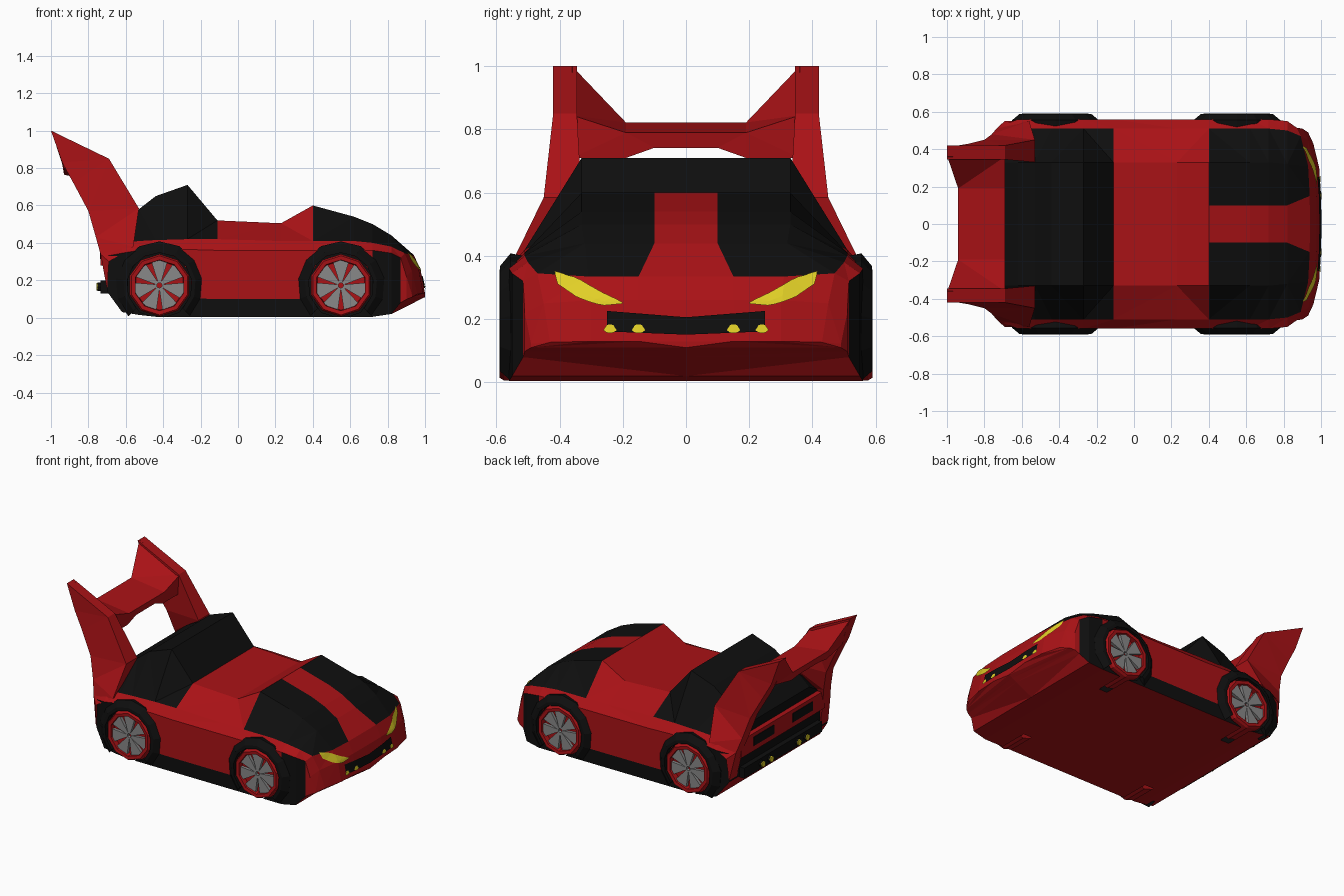
import bpy, bmesh, math
from mathutils import Vector
from mathutils.bvhtree import BVHTree

if "Cube" in bpy.data.objects:
    bpy.data.objects.remove(bpy.data.objects["Cube"])


def material(name, rgb):
    m = bpy.data.materials.new(name)
    m.diffuse_color = (*rgb, 1)
    m.use_nodes = True
    m.node_tree.nodes["Principled BSDF"].inputs["Base Color"].default_value = m.diffuse_color
    return m


RED = material("red paint", (0.40, 0.006, 0.008))
BLACK = material("black panel", (0.0045, 0.0045, 0.0045))
YELLOW = material("yellow lamp", (0.76, 0.63, 0.02))
GREY = material("grey metal", (0.25, 0.25, 0.25))


def make(name, verts, faces, mats, index=None, solid=True):
    me = bpy.data.meshes.new(name)
    me.from_pydata([tuple(v) for v in verts], [], faces)
    for m in mats:
        me.materials.append(m)
    if index:
        for p, i in zip(me.polygons, index):
            p.material_index = i
    bm = bmesh.new()
    bm.from_mesh(me)
    if solid:
        bmesh.ops.recalc_face_normals(bm, faces=bm.faces)
    bmesh.ops.triangulate(bm, faces=[f for f in bm.faces if len(f.verts) > 3])
    bm.to_mesh(me)
    bm.free()
    ob = bpy.data.objects.new(name, me)
    bpy.context.collection.objects.link(ob)
    return ob


def loft(name, rings, mats, rule=None):
    """Skin closed rings of equal length and cap both ends."""
    n = len(rings[0])
    verts = [p for r in rings for p in r]
    faces, idx = [], []
    for i in range(len(rings) - 1):
        for k in range(n):
            l = (k + 1) % n
            faces.append((i * n + k, i * n + l, (i + 1) * n + l, (i + 1) * n + k))
            idx.append(rule(i, k) if rule else 0)
    last = (len(rings) - 1) * n
    faces += [tuple(range(n)), tuple(range(last, last + n))]
    idx += [rule(-1, 0), rule(-2, 0)] if rule else [0, 0]
    return make(name, verts, faces, mats, idx)


def box(name, x, y, z, mat):
    return loft(name, [[(a, y[0], z[0]), (a, y[1], z[0]), (a, y[1], z[1]), (a, y[0], z[1])]
                       for a in x], [mat])


def circle(cx, cz, r, y, n=10):
    return [(cx + r * math.cos((k + .5) * math.tau / n), y,
             cz + r * math.sin((k + .5) * math.tau / n)) for k in range(n)]


# Body: stations of x, top z, top half width, shoulder y z, belt y z, floor z, nose curve
stations = [
    (-.70, .46, .33, .47, .38, .53, .33, .14, 0),
    (-.62, .53, .33, .51, .40, .56, .345, .03, 0),
    (-.53, .58, .33, .51, .41, .56, .36, .015, 0),
    (-.44, .65, .33, .51, .415, .56, .365, .005, 0),
    (-.27, .71, .33, .51, .42, .56, .365, .005, 0),
    (-.11, .52, .33, .51, .42, .56, .36, .005, 0),
    (.23, .505, .33, .51, .41, .56, .36, .005, 0),
    (.40, .60, .33, .51, .41, .56, .36, .005, 0),
    (.62, .54, .33, .51, .41, .56, .36, .005, 0),
    (.72, .50, .33, .51, .40, .56, .36, .005, 0),
    (.82, .44, .32, .50, .38, .55, .345, .02, 0),
    (.94, .335, .31, .47, .345, .515, .32, .08, 1.0),
    (.975, .26, .30, .45, .25, .51, .22, .098, 1.1),
    (1.0, .13, .30, .43, .127, .49, .122, .11, 1.2),
]
rings = []
for x, zt, yt, ys, zs, yb, zb, z0, c in stations:
    stripe = .10 if x < .9 else .15
    half = [(0, zt), (stripe, zt), (yt, zt), (ys, zs), (yb, zb),
            (yb, z0 + .27 * (zb - z0)), (yb, z0), (0, z0)]
    full = half + [(-y, z) for y, z in half[6:0:-1]]
    rings.append([(x - c * y ** 4, y, z) for y, z in full])


def body_colour(i, k):
    if i < 0:
        return 1 if i == -1 else 0
    j = k if k < 7 else 13 - k
    rear, hood = i < 5, 7 <= i < 11
    if j == 0:
        return int(rear)
    if j in (1, 2):
        return int(rear or hood)
    if j == 4:
        return int(i < 2 or i in (9, 10))
    return int(j == 5 and i < 11)


body = loft("body", rings, [RED, BLACK], body_colour)
bm = bmesh.new()
bm.from_mesh(body.data)
surface = BVHTree.FromBMesh(bm)
bm.free()

# Wheels, arches and wheel wells
R, CZ = .167, .173
for end, cx in (("rear", -.42), ("front", .55)):
    for side, s in (("left", 1), ("right", -1)):
        tag = f"{end}_{side}"
        well = loft("well_cutter_" + tag, [circle(cx, CZ, .178, s * .36), circle(cx, CZ, .178, s * .8)],
                    [RED, BLACK], lambda i, k: 1)
        well.hide_render = True
        well.hide_viewport = True
        well.display_type = 'WIRE'
        cut = body.modifiers.new("well", 'BOOLEAN')
        cut.object, cut.operation, cut.solver = well, 'DIFFERENCE', 'EXACT'

        # flared arch lip, open at the ground
        arch = []
        for k in range(11):
            a = math.radians(-45 + 27 * k)
            arch.append([(cx + r * math.cos(a), s * y, max(.005, CZ + r * math.sin(a)))
                         for r, y in ((.174, .50), (.174, .59), (.195, .588), (.235, .555), (.225, .50))])
        loft("arch_" + tag, arch, [BLACK])

        # tyre with a recessed face, then seven wedge spokes
        loft("wheel_" + tag, [circle(cx, CZ, r, s * y) for r, y in
                              ((R, .40), (R, .575), (.158, .59), (.136, .588), (.132, .555))], [RED])
        for n in range(7):
            a = math.tau * n / 7 + math.pi / 2
            wedge = [(.015, -.5), (.132, -.33), (.136, 0), (.132, .33), (.015, .5)]
            loft(f"spoke_{tag}_{n}", [[(cx + r * math.cos(a + t), s * y, CZ + r * math.sin(a + t))
                                       for r, t in wedge] for y in (.553, .575)], [GREY])

# Rear fins: x, z, outer y, inner y
fin = [(-1, 1, .42, .345), (-.69, .85, .42, .345), (-.53, .585, .45, .33), (-.56, .38, .55, .45),
       (-.69, .30, .552, .45), (-.70, .15, .535, .45), (-.735, .34, .51, .43), (-.76, .43, .48, .40),
       (-.80, .57, .45, .37), (-.88, .72, .43, .345), (-.94, .83, .42, .345)]
for side, s in (("left", 1), ("right", -1)):
    loft("fin_" + side, [[(x, s * p, z) for x, z, p, q in fin],
                         [(x, s * q, z) for x, z, p, q in fin]], [RED])

# Wing bar: y, front top, front bottom, rear bottom, rear top, rear x
wing = [(.36, .845, .71, .80, 1.0, -.998), (.19, .79, .71, .765, .822, -.94), (.10, .79, .742, .775, .822, -.94)]
wing = wing + [(-w[0], *w[1:]) for w in wing[::-1]]
loft("wing_bar", [[(-.69, y, a), (-.70, y, b), (-.93, y, c), (x, y, d)]
                  for y, a, b, c, d, x in wing], [RED])


# Nose details: plates laid on the body surface between an upper and a lower line
def on_nose(y, z, lift):
    hit, nor, _, _ = surface.ray_cast(Vector((2, y, z)), Vector((-1, 0, 0)))
    return hit + nor * lift


def along(line, t):
    f = t * (len(line) - 1)
    i = min(int(f), len(line) - 2)
    return Vector(line[i]).lerp(Vector(line[i + 1]), f - i)


def plate(name, upper, lower, mat, lift=.006, n=10, m=3):
    verts, faces = [], []
    for i in range(n + 1):
        a, b = along(upper, i / n), along(lower, i / n)
        verts += [on_nose(*a.lerp(b, j / m), lift) for j in range(m + 1)]
    w = m + 1
    for i in range(n):
        for j in range(m):
            faces.append((i * w + j, i * w + j + 1, (i + 1) * w + j + 1, (i + 1) * w + j))
    if upper[0][0] > upper[-1][0]:
        faces = [f[::-1] for f in faces]
    return make(name, verts, [f[::-1] for f in faces][::1], [mat], solid=False)


plate("grille", [(.25, .225), (0, .205), (-.25, .225)], [(.25, .16), (0, .15), (-.25, .16)], BLACK)
for side, s in (("left", 1), ("right", -1)):
    plate("headlight_" + side, [(s * .20, .252), (s * .27, .285), (s * .345, .33), (s * .415, .348)],
          [(s * .20, .248), (s * .265, .242), (s * .34, .265), (s * .405, .31)], YELLOW)
    for n, y in enumerate((.15, .24)):
        plate(f"fog_lamp_{side}_{n}", [(s * (y - .02), .165), (s * (y - .01), .181), (s * (y + .01), .181), (s * (y + .02), .165)],
              [(s * (y - .02), .163), (s * (y - .01), .155), (s * (y + .01), .155), (s * (y + .02), .163)], YELLOW, .009)

        # exhaust pipes with bright tips
        def pipe(x, r):
            return [(x, s * y + r * math.cos(k * math.tau / 8), .165 + r * math.sin(k * math.tau / 8)) for k in range(8)]
        loft(f"exhaust_{side}_{n}", [pipe(-.68, .022), pipe(-.75, .022)], [BLACK])
        loft(f"exhaust_tip_{side}_{n}", [pipe(-.75, .02), pipe(-.757, .02)], [YELLOW])

    # tail slots
    box("tail_slot_" + side, (-.738, -.73), sorted((s * .10, s * .32)), (.315, .375), BLACK)

# Rear band and bumper
box("tail_band", (-.734, -.69), (-.45, .45), (.28, .40), RED)
box("rear_bumper", (-.735, -.66), (-.42, .42), (.13, .20), BLACK)
